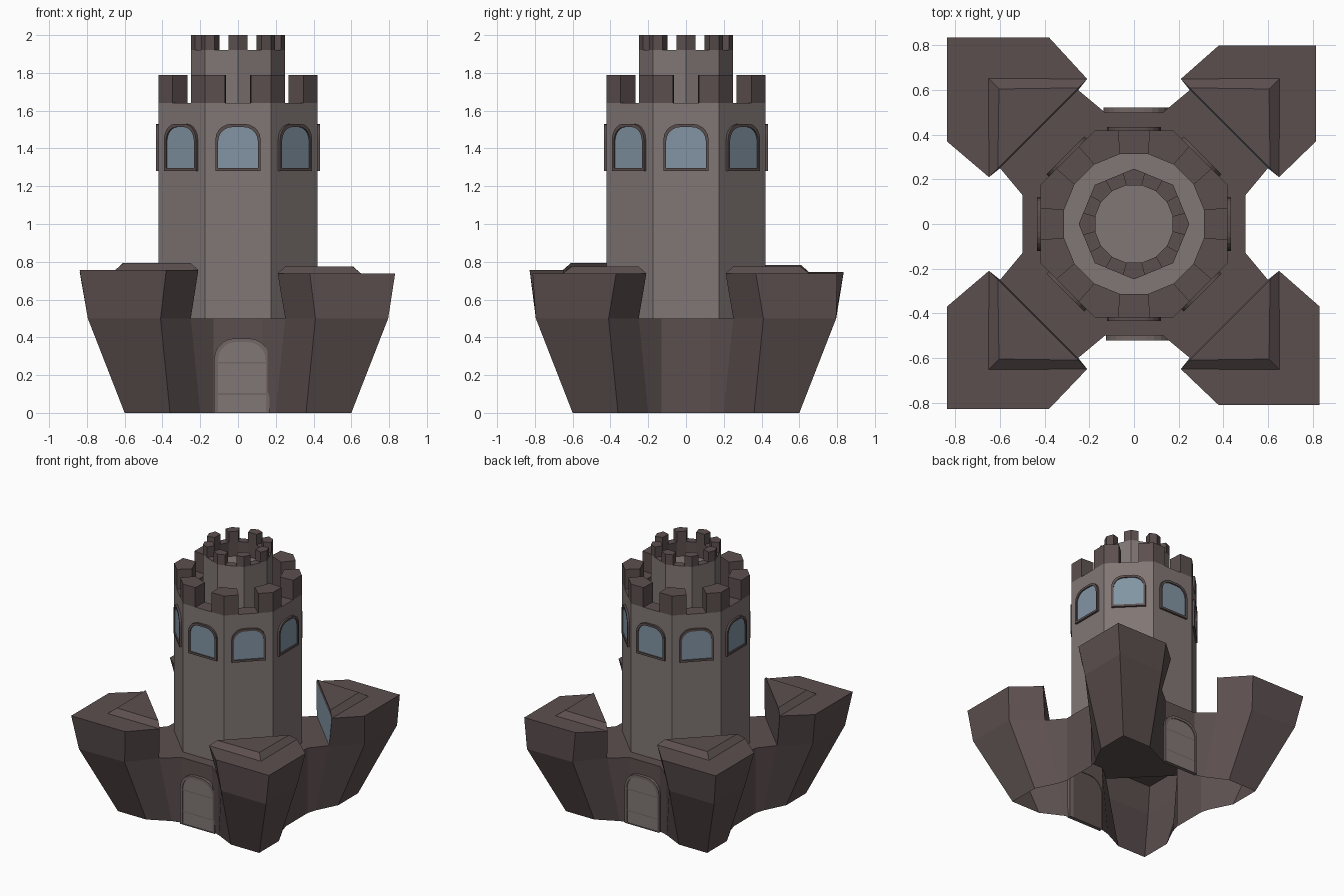
import bpy, bmesh, math
from mathutils import Vector

if "Cube" in bpy.data.objects:
    bpy.data.objects.remove(bpy.data.objects["Cube"])


def material(name, rgb):
    m = bpy.data.materials.new(name)
    m.diffuse_color = (*rgb, 1)
    m.use_nodes = True
    m.node_tree.nodes["Principled BSDF"].inputs["Base Color"].default_value = m.diffuse_color
    return m


DARK, LIGHT, GLASS, TRIM = range(4)
MATS = [material("dark stone", (0.107, 0.078, 0.078)),
        material("light stone", (0.220, 0.185, 0.178)),
        material("blue glass", (0.225, 0.300, 0.370)),
        material("door trim", (0.165, 0.132, 0.128))]


def build(name, faces):
    """Make one object from (points, material index) faces."""
    bm = bmesh.new()
    for pts, mat in faces:
        f = bm.faces.new([bm.verts.new(p) for p in pts])
        f.material_index = mat
    bmesh.ops.remove_doubles(bm, verts=bm.verts, dist=0.0005)
    bmesh.ops.recalc_face_normals(bm, faces=bm.faces)
    me = bpy.data.meshes.new(name)
    bm.to_mesh(me)
    bm.free()
    for m in MATS:
        me.materials.append(m)
    ob = bpy.data.objects.new(name, me)
    bpy.context.collection.objects.link(ob)
    return ob


def at(pts, z):
    return [Vector((p[0], p[1], z)) for p in pts]


def loft(a, b, mat, closed=True):
    n = len(a)
    return [([a[i], a[(i + 1) % n], b[(i + 1) % n], b[i]], mat)
            for i in range(n if closed else n - 1)]


# --- base: hollow star-shaped skirt with a flat terrace ---
def star(quarter):
    """Repeat a quarter outline round the centre."""
    ring = []
    for k in range(4):
        c, s = [(1, 0), (0, 1), (-1, 0), (0, -1)][k]
        ring += [(x * c - y * s, x * s + y * c) for x, y in quarter]
    return ring


def with_mirror(half):
    """Outline half up to the diagonal corner, mirrored across the diagonal."""
    return half + [(y, x) for x, y in half[-2::-1]]


low = star(with_mirror([(0.5, 0.13), (0.52, 0.20), (0.60, 0.36), (0.60, 0.60)]))
mid_half = [(0.60, 0.25), (0.79, 0.41), (0.795, 0.795)]
mid = star(with_mirror([(0.5, 0.13)] + mid_half))
Z_MID = 0.50
base = loft(at(low, 0), at(mid, Z_MID), DARK)
terrace = [p for i, p in enumerate(mid) if i % 7 in (0, 1, 5, 6)]
base.append((at(terrace, Z_MID), DARK))
build("base_skirt", base)


# --- four corner bastions above the terrace ---
def bastion(name, sx, sy, corner, z, inner_mat):
    def put(pts, h):
        return [Vector((x * sx, y * sy, h)) for x, y in pts]
    a = put(with_mirror(mid_half), Z_MID)
    cx, cy = corner
    b = put([(0.65, 0.21), (cx, 0.37), (cx, cy), (0.38, cy), (0.21, 0.65)], z)
    faces = loft(a, b, DARK, closed=False)
    faces.append(([a[4], a[0], b[0], b[4]], inner_mat))
    # raised bevelled cap
    c = put([(0.65, 0.21), (0.652, 0.652), (0.21, 0.65)], z)
    d = put([(0.61, 0.25), (0.605, 0.605), (0.25, 0.61)], z + 0.037)
    faces.append(([b[0], b[1], b[2], c[1]], DARK))
    faces.append(([c[1], b[2], b[3], b[4]], DARK))
    faces += loft(c, d, DARK)
    faces.append((d, DARK))
    build(name, faces)


bastion("bastion_front_left", -1, -1, (0.838, 0.828), 0.756, DARK)
bastion("bastion_front_right", 1, -1, (0.832, 0.812), 0.738, DARK)
bastion("bastion_back_left", -1, 1, (0.838, 0.835), 0.745, DARK)
bastion("bastion_back_right", 1, 1, (0.815, 0.800), 0.738, GLASS)


# --- octagonal tower stages with crenellated rims ---
def tower(name, radius, turn, r_in, t, z0, z_floor, z_rim, z_top):
    def polar(r, deg):
        a = math.radians(deg)
        return Vector((r * math.cos(a), r * math.sin(a), 0))
    faces, floor = [], []
    for k in range(8):
        g = turn + 45 * k
        p, prev, nxt = (polar(radius, g + d) for d in (0, -45, 45))
        a, b, b2 = p.lerp(prev, t), p.lerp(nxt, t), nxt.lerp(p, t)
        ia, ib, ia2 = (polar(r_in, g + d) for d in (-11.25, 11.25, 33.75))
        # outer wall
        faces.append((at([p, nxt], z0) + at([nxt, b2, b, p], z_rim), LIGHT))
        # merlon
        tooth = [a, p, b, ib, ia]
        faces += loft(at(tooth, z_rim), at(tooth, z_top), DARK)
        faces.append((at(tooth, z_top), DARK))
        # rim in the gap and inner wall
        faces.append((at([b, b2, ia2, ib], z_rim), DARK))
        for u, v in ((ia, ib), (ib, ia2)):
            faces.append((at([u, v], z_floor) + at([v, u], z_rim), DARK))
        floor += [ia, ib]
    faces.append((at(floor, z_floor), LIGHT))
    build(name, faces)


APO = 0.42
tower("main_tower", APO / math.cos(math.pi / 8), 22.5, 0.32, 0.30,
      Z_MID, 1.57, 1.64, 1.79)
tower("top_turret", 0.248, 0, 0.177, 0.283, 1.57, 1.81, 1.92, 2.0)


# --- arched openings: windows and doors ---
def arch(hw, z0, z1, r):
    pts = [(-hw, z0), (hw, z0)]
    for i in range(6):
        a = math.radians(18 * i)
        pts.append((hw - r + r * math.cos(a), z1 - r + r * math.sin(a)))
    for i in range(6):
        a = math.radians(90 + 18 * i)
        pts.append((-hw + r + r * math.cos(a), z1 - r + r * math.sin(a)))
    return pts


def opening(name, deg, wall, depth, recess, outer, inner, frame_mat, fill_mat,
            shift=0, bars=()):
    a = math.radians(deg)
    n = Vector((math.cos(a), math.sin(a), 0))
    s = Vector((-math.sin(a), math.cos(a), 0))

    def put(pts, d):
        return [n * (wall + d) + s * (u + shift) + Vector((0, 0, v))
                for u, v in pts]
    fill = put(inner, depth - recess)
    faces = loft(put(outer, -0.005), put(outer, depth), frame_mat)
    faces += loft(put(outer, depth), put(inner, depth), frame_mat)
    faces += loft(put(inner, depth), fill, frame_mat)
    faces.append((fill, fill_mat))
    # thin cross bars
    hw = inner[1][0]
    for z, w in bars:
        strip = [(-hw * w, z - 0.004), (hw * w, z - 0.004),
                 (hw * w, z + 0.004), (-hw * w, z + 0.004)]
        faces.append((put(strip, depth - recess + 0.002), frame_mat))
    build(name, faces)


for k in range(8):
    opening(f"window_{k + 1}", 45 * k, APO, 0.015, 0.009,
            arch(0.12, 1.28, 1.53, 0.085), arch(0.105, 1.296, 1.513, 0.075),
            DARK, GLASS)

for name, deg in (("front_door", -90), ("back_door", 90)):
    opening(name, deg, 0.5, 0.022, 0.006,
            arch(0.146, 0.0, 0.395, 0.11), arch(0.127, 0.005, 0.375, 0.095),
            TRIM, LIGHT, shift=0.02 if deg < 0 else -0.01,
            bars=((0.10, 1), (0.265, 1)))
